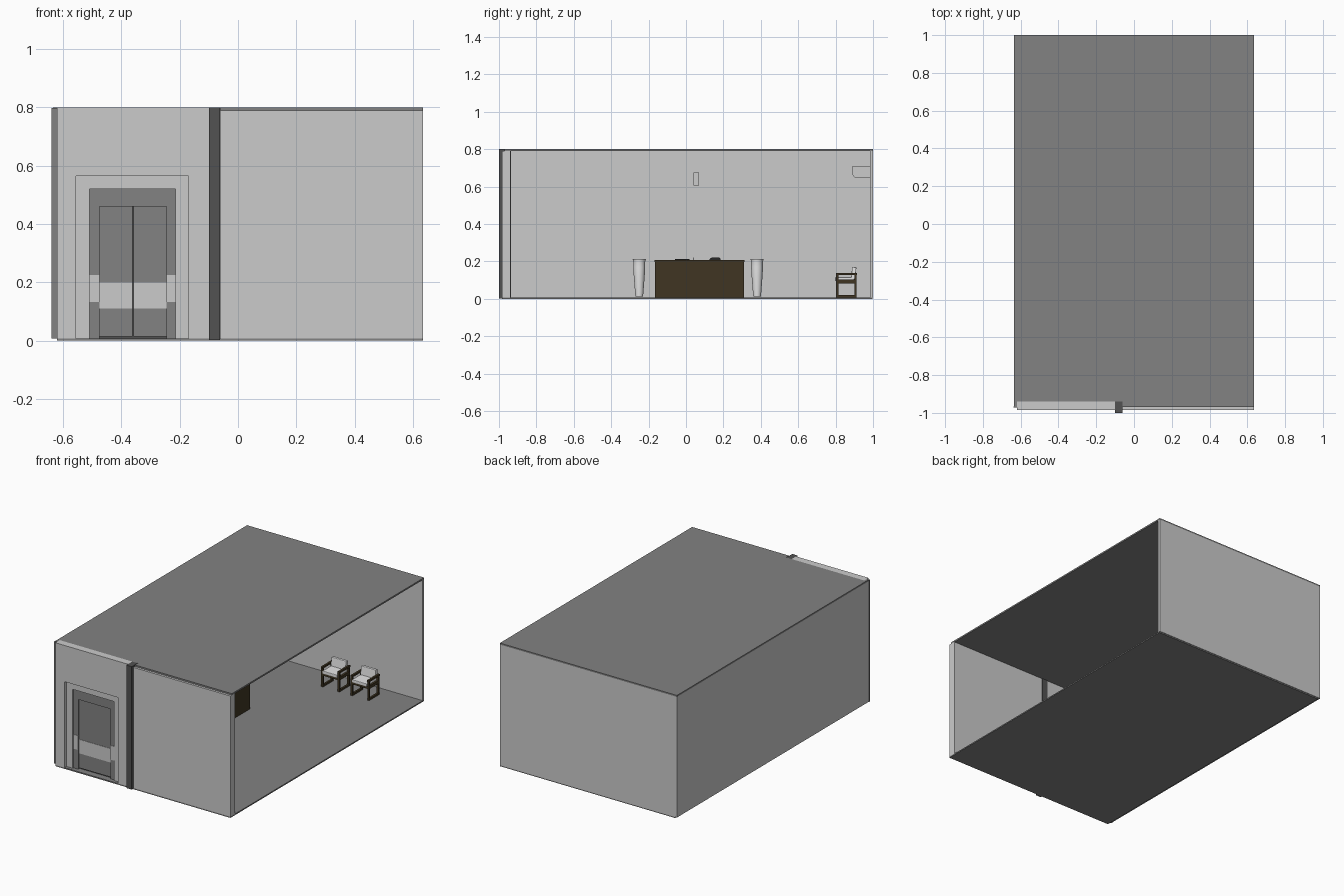
import bpy, bmesh, math
from mathutils import Matrix

if "Cube" in bpy.data.objects:
    bpy.data.objects.remove(bpy.data.objects["Cube"])


def material(name, rgb):
    m = bpy.data.materials.new(name)
    m.diffuse_color = (*rgb, 1)
    m.use_nodes = True
    m.node_tree.nodes["Principled BSDF"].inputs["Base Color"].default_value = m.diffuse_color
    return m


WALL = material("pale_wall", (0.6, 0.6, 0.6))
GREY = material("mid_grey", (0.225, 0.225, 0.225))
DARK = material("dark_grey", (0.085, 0.085, 0.085))
WOOD = material("dark_wood", (0.05, 0.036, 0.016))
WHITE = material("white", (0.85, 0.85, 0.85))
BLACK = material("black", (0.02, 0.02, 0.02))


def finish(name, bm, mat):
    bmesh.ops.recalc_face_normals(bm, faces=bm.faces)
    me = bpy.data.meshes.new(name)
    bm.to_mesh(me)
    bm.free()
    me.materials.append(mat)
    ob = bpy.data.objects.new(name, me)
    bpy.context.collection.objects.link(ob)
    return ob


def box(name, x, y, z, mat, tilt=0, bevel=0):
    """Box from (min, max) ranges, tilted about x through its centre."""
    bm = bmesh.new()
    bmesh.ops.create_cube(bm, size=1)
    size = [b - a for a, b in (x, y, z)]
    bmesh.ops.scale(bm, vec=size, verts=bm.verts)
    if bevel:
        bmesh.ops.bevel(bm, geom=bm.edges[:], offset=bevel, segments=2,
                        affect='EDGES', profile=0.5)
    mid = [(a + b) / 2 for a, b in (x, y, z)]
    bm.transform(Matrix.Translation(mid) @ Matrix.Rotation(tilt, 4, 'X'))
    return finish(name, bm, mat)


def extrude_x(name, profile, x0, x1, mat):
    """Extrude a (y, z) profile along x."""
    bm = bmesh.new()
    f = bm.faces.new([bm.verts.new((x0, y, z)) for y, z in profile])
    r = bmesh.ops.extrude_face_region(bm, geom=[f])
    vs = [v for v in r["geom"] if isinstance(v, bmesh.types.BMVert)]
    bmesh.ops.translate(bm, vec=(x1 - x0, 0, 0), verts=vs)
    return finish(name, bm, mat)


def portal(name, outer, inner, y, z_in, z_out, mat):
    """Two jambs and a lintel around an opening."""
    box(name + "_left_jamb", (outer[0], inner[0]), y, (F, z_out), mat)
    box(name + "_right_jamb", (inner[1], outer[1]), y, (F, z_out), mat)
    box(name + "_lintel", inner, y, (z_in, z_out), mat)


# Room shell, open on the right side
F = 0.008
box("floor", (-0.62, 0.635), (-0.985, 0.997), (0, F), GREY)
box("roof", (-0.635, 0.635), (-0.94, 1.0), (0.79, 0.8), GREY)
box("roof_front_edge", (-0.06, 0.635), (-0.97, -0.94), (0.79, 0.8), GREY)
box("left_wall", (-0.635, -0.62), (-0.966, 1.0), (F, 0.79), WALL)
box("left_wall_end_trim", (-0.639, -0.62), (-0.972, -0.966), (F, 0.798), GREY)
box("left_wall_cap", (-0.635, -0.62), (-0.966, -0.94), (0.79, 0.8), GREY)
box("back_wall", (-0.62, 0.635), (0.985, 1.0), (F, 0.79), WALL)
box("front_wall", (-0.06, 0.635), (-0.985, -0.938), (F, 0.79), WALL)
box("pillar", (-0.1, -0.062), (-1.0, -0.935), (0.003, 0.8), DARK)

# Lift wall with a stepped opening
portal("lift_wall", (-0.62, -0.1), (-0.555, -0.17), (-0.985, -0.94), 0.565, 0.8, WALL)
portal("lift_frame", (-0.555, -0.17), (-0.51, -0.215), (-0.965, -0.94), 0.52, 0.565, WALL)
portal("lift_surround", (-0.51, -0.215), (-0.475, -0.245), (-0.957, -0.94), 0.46, 0.52, GREY)
for side, x in (("left", (-0.51, -0.475)), ("right", (-0.245, -0.215))):
    box(side + "_surround_band", x, (-0.959, -0.956), (0.133, 0.225), WALL)
for side, x in (("left", (-0.475, -0.361)), ("right", (-0.359, -0.245))):
    box(side + "_lift_door", x, (-0.95, -0.942), (0.015, 0.46), GREY)
    box(side + "_door_band", x, (-0.952, -0.949), (0.11, 0.2), WALL)
box("lift_door_backing", (-0.475, -0.245), (-0.943, -0.94), (F, 0.46), DARK)
box("lift_back_panel", (-0.62, -0.1), (-0.94, -0.938), (F, 0.79), WALL)

# Reception desk
box("desk_front", (-0.145, -0.13), (-0.165, 0.31), (F, 0.2), WOOD)
box("desk_top", (-0.33, -0.128), (-0.168, 0.313), (0.197, 0.207), WOOD)
for side, y in (("near", (-0.165, -0.15)), ("far", (0.295, 0.31))):
    box(side + "_desk_side", (-0.33, -0.145), y, (F, 0.198), WOOD)

# Items on the desk
box("keyboard", (-0.27, -0.22), (-0.06, 0.02), (0.207, 0.213), BLACK)
box("pen", (-0.222, -0.218), (0.04, 0.044), (0.207, 0.22), BLACK)
extrude_x("telephone", [(0.125, 0.207), (0.185, 0.207), (0.185, 0.214),
                        (0.175, 0.222), (0.14, 0.222), (0.125, 0.212)],
          -0.27, -0.21, BLACK)


# Tapered vases beside the desk
def vase(name, cx, cy):
    outline = [(0, 0.012), (0.02, 0.012), (0.022, 0.03), (0.029, 0.12),
               (0.032, 0.17), (0.032, 0.2), (0.035, 0.212), (0.03, 0.212),
               (0.026, 0.17), (0, 0.16)]
    bm = bmesh.new()
    vs = [bm.verts.new((r, 0, z)) for r, z in outline]
    es = [bm.edges.new(p) for p in zip(vs, vs[1:])]
    bmesh.ops.spin(bm, geom=vs + es, cent=(0, 0, 0), axis=(0, 0, 1),
                   angle=math.tau, steps=32)
    bmesh.ops.remove_doubles(bm, verts=bm.verts, dist=1e-5)
    bmesh.ops.translate(bm, vec=(cx, cy, 0), verts=bm.verts)
    ob = finish(name, bm, WHITE)
    bpy.context.view_layer.objects.active = ob
    ob.select_set(True)
    bpy.ops.object.shade_smooth_by_angle(angle=math.radians(40))
    ob.select_set(False)


vase("near_vase", -0.28, -0.25)
vase("far_vase", -0.28, 0.38)


# Armchairs against the back wall
def armchair(name, cx):
    w, t = 0.066, 0.013
    for side, s in (("left", -1), ("right", 1)):
        x = tuple(sorted((cx + s * w, cx + s * (w - t))))
        tag = f"{name}_{side}_"
        box(tag + "front_leg", x, (0.803, 0.815), (F, 0.13), WOOD)
        box(tag + "back_leg", x, (0.9, 0.912), (F, 0.13), WOOD)
        box(tag + "foot_rail", x, (0.815, 0.9), (F, 0.02), WOOD)
        box(tag + "arm", x, (0.801, 0.914), (0.127, 0.139), WOOD)
        box(tag + "side_rail", x, (0.815, 0.9), (0.082, 0.102), WOOD)
    inner = (cx - w + t, cx + w - t)
    box(name + "_front_rail", inner, (0.803, 0.815), (0.082, 0.098), WOOD)
    box(name + "_back_rail", inner, (0.9, 0.912), (0.082, 0.098), WOOD)
    box(name + "_seat_cushion", inner, (0.797, 0.9), (0.096, 0.116), WHITE, 0, 0.004)
    box(name + "_back_cushion", inner, (0.885, 0.908), (0.104, 0.17), WHITE, -0.1, 0.004)


armchair("left_armchair", 0.1)
armchair("right_armchair", 0.312)

# Air conditioner on the back wall, with a rounded lower front edge
curve = [(0.915 - 0.025 * math.cos(a), 0.67 - 0.025 * math.sin(a))
         for a in (math.pi / 2 * i / 6 for i in range(7))]
extrude_x("air_conditioner", [(0.985, 0.71), (0.89, 0.71)] + curve + [(0.985, 0.645)],
          0.05, 0.35, WALL)

# Small plate on the left wall
box("wall_plate", (-0.62, -0.605), (0.04, 0.07), (0.605, 0.675), WALL)
